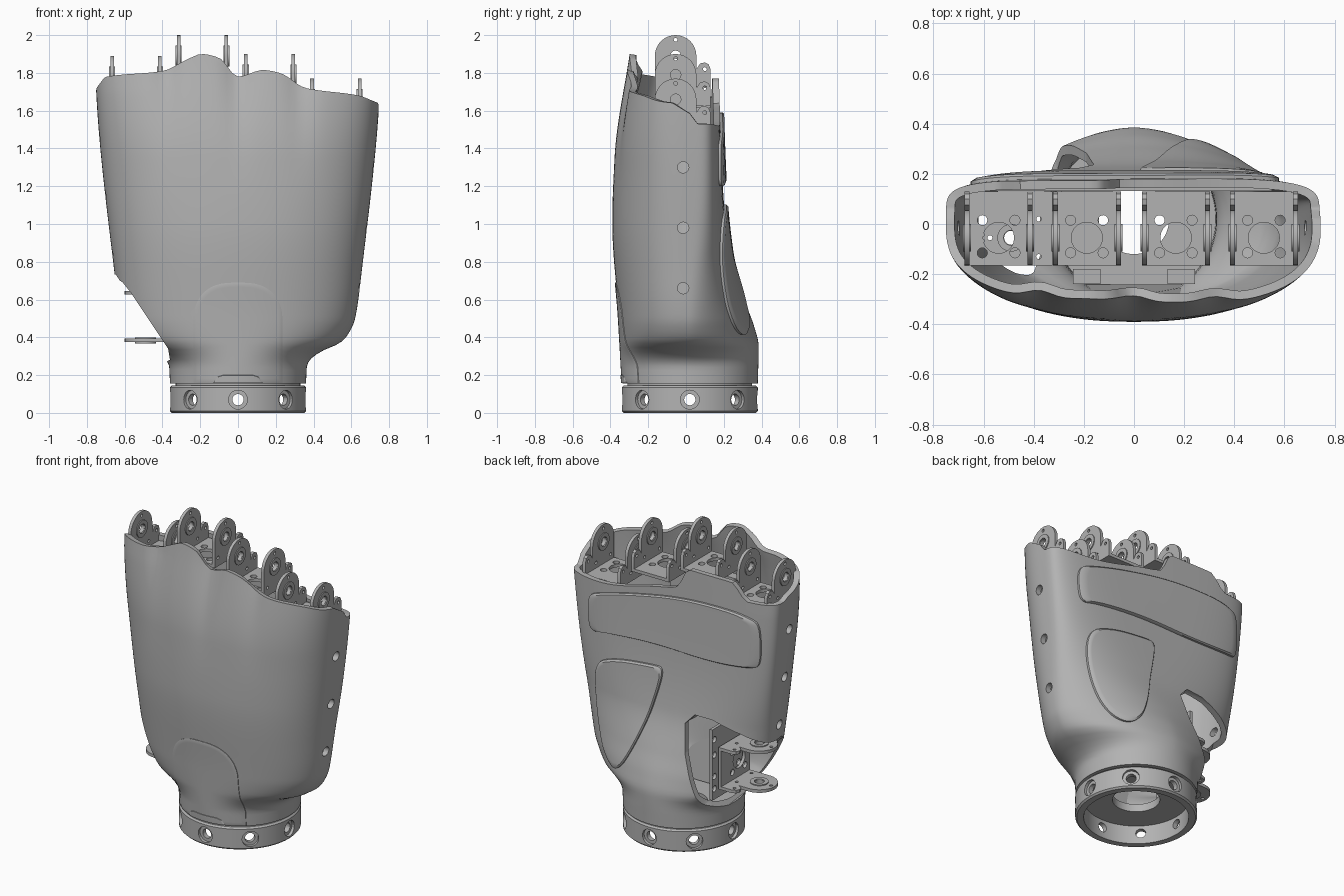
import bpy, bmesh, math
from mathutils import Matrix, Vector
from math import sin, cos, pi

if "Cube" in bpy.data.objects:
    bpy.data.objects.remove(bpy.data.objects["Cube"])

grey = bpy.data.materials.new("mid_grey")
grey.use_nodes = True
grey.diffuse_color = (0.45, 0.45, 0.45, 1)
grey.node_tree.nodes["Principled BSDF"].inputs["Base Color"].default_value = grey.diffuse_color


def finish(name, bm):
    bmesh.ops.recalc_face_normals(bm, faces=bm.faces)
    mesh = bpy.data.meshes.new(name)
    bm.to_mesh(mesh)
    bm.free()
    mesh.materials.append(grey)
    ob = bpy.data.objects.new(name, mesh)
    bpy.context.collection.objects.link(ob)
    return ob


def activate(ob):
    bpy.ops.object.select_all(action='DESELECT')
    ob.select_set(True)
    bpy.context.view_layer.objects.active = ob


def smooth(ob):
    activate(ob)
    bpy.ops.object.shade_smooth_by_angle(angle=math.radians(35))


def loft(rings, cap=False, loop=False):
    """Skin closed rings of points."""
    bm = bmesh.new()
    rows = [[bm.verts.new(p) for p in ring] for ring in rings]
    n = len(rows[0])
    for a, b in zip(rows, rows[1:] + (rows[:1] if loop else [])):
        for i in range(n):
            bm.faces.new((a[i], a[(i + 1) % n], b[(i + 1) % n], b[i]))
    if cap:
        bm.faces.new(rows[0])
        bm.faces.new(rows[-1])
    return bm


def lathe(name, profile, matrix=Matrix(), n=64):
    rings = [[matrix @ Vector((r * cos(2 * pi * i / n), r * sin(2 * pi * i / n), z))
              for i in range(n)] for r, z in profile]
    ob = finish(name, loft(rings, loop=True))
    smooth(ob)
    return ob


def subtract(ob, cutter):
    cutter.hide_render = True
    mod = ob.modifiers.new("cut", 'BOOLEAN')
    mod.object, mod.operation, mod.solver, mod.use_self = cutter, 'DIFFERENCE', 'EXACT', True
    activate(ob)
    bpy.ops.object.modifier_apply(modifier=mod.name)
    bpy.data.objects.remove(cutter)


def drill(ob, holes):
    """Holes are (position, axis, radius, depth)."""
    bm = bmesh.new()
    for pos, axis, r, depth in holes:
        m = Matrix.Translation(pos) @ Vector(axis).to_track_quat('Z', 'Y').to_matrix().to_4x4()
        bmesh.ops.create_cone(bm, cap_ends=True, segments=20, radius1=r, radius2=r, depth=depth, matrix=m)
    subtract(ob, finish("drill_cutter", bm))


def curve(keys, t):
    """Monotone cubic through (position, value) keys."""
    if t <= keys[0][0]:
        return keys[0][1]
    if t >= keys[-1][0]:
        return keys[-1][1]
    s = [(b[1] - a[1]) / (b[0] - a[0]) for a, b in zip(keys, keys[1:])]
    m = [s[0]] + [2 * a * b / (a + b) if a * b > 0 else 0 for a, b in zip(s, s[1:])] + [s[-1]]
    i = max(k for k in range(len(s)) if keys[k][0] <= t)
    (x0, y0), (x1, y1) = keys[i], keys[i + 1]
    h = x1 - x0
    u = (t - x0) / h
    return ((1 + 2 * u) * (1 - u) ** 2 * y0 + u * (1 - u) ** 2 * h * m[i]
            + u * u * (3 - 2 * u) * y1 + u * u * (u - 1) * h * m[i + 1])


# Palm shell: half width, front and back depth, and squareness by height
WIDTH = [(.155, .36), (.25, .365), (.29, .39), (.335, .46), (.37, .54), (.42, .585), (.5, .62), (.75, .655),
         (1.65, .748), (1.9, .758)]
FRONT = [(.155, .335), (.5, .355), (1, .39), (1.35, .38), (1.9, .3)]
BACK = [(.155, .38), (.35, .385), (.46, .36), (.6, .307), (.85, .23), (1.2, .195), (1.9, .17)]
SQ_FRONT = [(.25, 2), (.5, 2.2), (1.2, 2.4), (1.7, 2.8)]
SQ_BACK = [(.25, 2), (.42, 1.7), (.6, 1.9), (1.2, 4), (1.6, 5)]
RIM_FRONT = [(-.75, 1.72), (-.7, 1.78), (-.4, 1.81), (-.27, 1.87), (-.19, 1.9), (-.1, 1.88), (0, 1.78),
             (.13, 1.815), (.22, 1.8), (.36, 1.72), (.65, 1.68), (.75, 1.64)]
RIM_BACK = [(-.75, 1.68), (-.52, 1.67), (-.42, 1.77), (-.14, 1.77), (-.06, 1.64), (.1, 1.6), (.5, 1.52), (.7, 1.53)]
MID = .02


def groove(x, z):
    fade = min(max((z - 1.1) / .7, 0), 1) ** 2
    return .035 * fade * sum(math.exp(-((x - c) / .07) ** 2) for c in (-.38, 0, .33))


def depth_at(z, back):
    return (curve(BACK, z) - MID, curve(SQ_BACK, z)) if back else (curve(FRONT, z) + MID, curve(SQ_FRONT, z))


def shell_y(x, z, back):
    d, n = depth_at(z, back)
    u = min(abs(x) / curve(WIDTH, z), 1)
    y = d * (1 - u ** n) ** (1 / n)
    return MID + y if back else MID - y + groove(x, z)


def shell_point(a, t):
    c, s = cos(a), sin(a)
    w = min(max(s * 2 + .5, 0), 1)
    x = .75 * c / (abs(c) ** 3 + abs(s) ** 3) ** (1 / 3)
    top = curve(RIM_FRONT, x) * (1 - w) + curve(RIM_BACK, x) * w
    z = .155 + (top - .155) * t
    d, n = depth_at(z, s > 0)
    r = 1 / (abs(c) ** n + abs(s) ** n) ** (1 / n)
    x = curve(WIDTH, z) * r * c
    return (x, MID + d * r * s + (groove(x, z) * -min(s, 0)), z)


SEG, ROWS = 160, 64
shell = finish("palm_shell", loft([[shell_point(2 * pi * i / SEG, j / ROWS) for i in range(SEG)]
                                   for j in range(ROWS + 1)]))
wall = shell.modifiers.new("wall", 'SOLIDIFY')
wall.thickness, wall.offset = .035, -1
activate(shell)
bpy.ops.object.modifier_apply(modifier="wall")

# Thumb opening, wider at the back than at the front
back_cut = [(-.95, .72), (-.66, .74), (-.5, .81), (-.34, .86), (-.22, .865), (-.16, .8), (-.19, .63), (-.265, .43),
            (-.31, .32), (-.37, .255), (-.95, .255)]
front_cut = [(-.95, .72), (-.7, .72), (-.67, .72), (-.64, .71), (-.61, .69), (-.57, .64), (-.53, .58), (-.43, .43),
             (-.37, .34), (-.36, .28), (-.95, .26)]
subtract(shell, finish("thumb_cutter", loft(
    [[(x, y, z) for x, z in ring] for y, ring in ((.6, back_cut), (.2, back_cut), (-.1, front_cut), (-.6, front_cut))],
    cap=True)))
drill(shell, [((side * .7, -.015, z0 + .32 * k), (1, 0, 0), .03, .3)
              for side, z0 in ((1, .66), (-1, .83)) for k in range(3)])
smooth(shell)


# Raised pads that follow the shell
def pad(name, outline, height, back, rounds=3):
    for _ in range(rounds):
        outline = [(a[0] * (1 - k) + b[0] * k, a[1] * (1 - k) + b[1] * k)
                   for a, b in zip(outline, outline[1:] + outline[:1]) for k in (.25, .75)]
    dense = []
    for a, b in zip(outline, outline[1:] + outline[:1]):
        steps = math.ceil(math.dist(a, b) / .025)
        dense += [(a[0] + (b[0] - a[0]) * k / steps, a[1] + (b[1] - a[1]) * k / steps) for k in range(steps)]
    cx = sum(p[0] for p in dense) / len(dense)
    cz = sum(p[1] for p in dense) / len(dense)
    levels = [(1, -.01), (1, .6 * height)] + [(.96 - .05 * k, height) for k in range(20)]
    rings = []
    for k, h in levels:
        ring = []
        for px, pz in dense:
            x, z = cx + (px - cx) * k, cz + (pz - cz) * k
            ring.append((x, shell_y(x, z, back) + (h if back else -h), z))
        rings.append(ring)
    smooth(finish(name, loft(rings, cap=True)))


pad("knuckle_pad", [(.575, 1.42), (.5, 1.455), (.25, 1.52), (-.1, 1.585), (-.45, 1.595), (-.6, 1.57), (-.645, 1.54),
                    (-.655, 1.4), (-.645, 1.27), (-.6, 1.25), (-.3, 1.23), (.1, 1.245), (.45, 1.215), (.56, 1.19),
                    (.58, 1.3)], .022, True)
pad("heel_pad", [(.53, 1.0), (.36, 1.075), (.08, 1.105), (.02, 1.1), (.03, 1), (.13, .65), (.26, .39), (.42, .45),
                 (.51, .7)], .022, True)
arch = [(.235 * cos(a) * abs(cos(a)) ** -.3, .5 + .19 * sin(a)) for a in (pi * k / 24 for k in range(25))]
pad("wrist_panel", arch + [(-.235, .158), (.235, .158)], .006, False, 0)
pad("wrist_tab", [(.13, .158), (.11, .19), (.08, .2), (-.08, .2), (-.11, .19), (-.13, .158)], .009, False, 0)

# Wrist ring with countersunk holes
centre = Matrix.Translation((0, MID, 0))
ring = lathe("wrist_ring", [(.35, 0), (.36, .01), (.36, .135), (.35, .145), (.31, .145), (.31, 0)], centre, 96)
holes = []
for k in range(8):
    d = Vector((cos(k * pi / 4), sin(k * pi / 4), 0))
    for dist, r, depth in ((.33, .03, .2), (.37, .05, .06)):
        holes.append((d * dist + Vector((0, MID, .07)), d, r, depth))
drill(ring, holes)
smooth(ring)
lathe("wrist_floor", [(.14, .12), (.33, .12), (.33, .17), (.14, .17)], centre)


# U-shaped joint bracket, with its tip at the local origin
def bracket(name, half, matrix):
    arc = [(-.055 + .11 * cos(pi * k / 16), -.11 + .11 * sin(pi * k / 16)) for k in range(17)]
    outline = arc + [(-.165, -.275), (.13, -.275), (.13, -.18), (.12, -.155), (.1, -.145), (.075, -.15), (.055, -.18)]
    bm = bmesh.new()
    for x in (-half, half):
        lug = loft([[(x + dx, y, z) for y, z in outline] for dx in (-.01, .01)], cap=True)
        mesh = bpy.data.meshes.new("lug")
        lug.to_mesh(mesh)
        lug.free()
        bm.from_mesh(mesh)
        bpy.data.meshes.remove(mesh)
    base = Matrix.Translation((0, -.0175, -.265)) @ Matrix.Diagonal((2 * half - .02, .295, .02, 1))
    bmesh.ops.create_cube(bm, size=1, matrix=base)
    body = finish(name, bm)
    cuts = [((0, -.055, -.11), (1, 0, 0), .028, 1), ((0, -.055, -.265), (0, 0, 1), .062, .06)]
    cuts += [((sx * .065, -.05 + sy * .065, -.265), (0, 0, 1), .02, .06) for sx in (-1, 1) for sy in (-1, 1)]
    cuts += [((0, y, z), (1, 0, 0), .01, 1) for y, z in ((.1, -.18), (-.055, -.025), (-.13, -.22), (.02, -.22))]
    drill(body, cuts)
    body.matrix_world = matrix
    smooth(body)
    for s in (-1, 1):
        turn = matrix @ Matrix.Translation((s * half, -.055, -.11)) @ Matrix.Rotation(pi / 2, 4, 'Y')
        lathe(name + "_bearing", [(.03, -.016), (.055, -.016), (.055, .016), (.03, .016)], turn, 28)


for finger, x, top in (("little", -.54, 1.89), ("ring", -.188, 2.0), ("middle", .167, 1.9), ("index", .518, 1.77)):
    bracket(finger + "_bracket", .126, Matrix.Translation((x, 0, top)))
bracket("thumb_bracket", .126, Matrix.Translation((-.6, 0, .51)) @ Matrix.Rotation(-pi / 2, 4, 'Y'))


# Inner mounts that carry the brackets
def block(name, pos, size):
    bm = bmesh.new()
    bmesh.ops.create_cube(bm, size=1, matrix=Matrix.Translation(pos) @ Matrix.Diagonal((*size, 1)))
    return finish(name, bm)


for x in (-.188, .188):
    block("front_strut", (x, -.21, 1.35), (.11, .06, .5))
block("back_rail", (0, .145, 1.45), (1.1, .025, .12))
thumb_mount = block("thumb_mount", (-.3, .015, .54), (.02, .31, .46))
drill(thumb_mount, [((-.3, y, z), (1, 0, 0), .02, .1) for y in (-.1, .15) for z in (.38, .46, .6, .7)])
